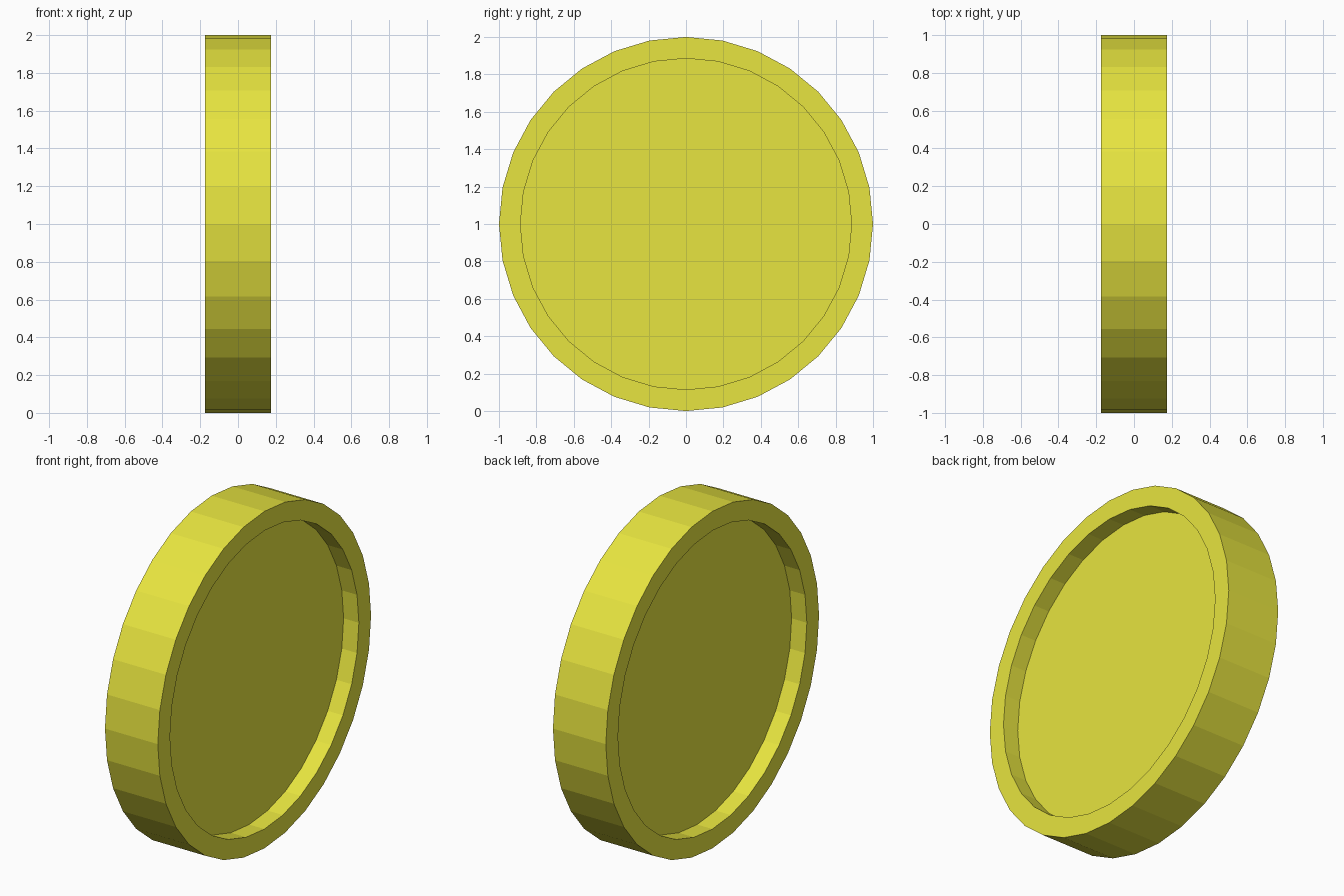
import bpy, bmesh, math
from mathutils import Matrix, Vector

if "Cube" in bpy.data.objects:
    bpy.data.objects.remove(bpy.data.objects["Cube"])

SIDES, RADIUS, INNER, THICK, RECESS = 32, 1.0, 0.885, 0.347, 0.10

# Coin disc, lying along x
bm = bmesh.new()
bmesh.ops.create_cone(bm, cap_ends=True, cap_tris=False, segments=SIDES,
                      radius1=RADIUS, radius2=RADIUS, depth=THICK,
                      matrix=Matrix.Translation((0, 0, RADIUS)) @ Matrix.Rotation(math.pi / 2, 4, 'Y'))
bm.normal_update()

# Raised rim and sunken field on both sides
caps = [f for f in bm.faces if len(f.verts) == SIDES]
bmesh.ops.inset_individual(bm, faces=caps,
                           thickness=(RADIUS - INNER) * math.cos(math.pi / SIDES))
for cap in caps:
    inward = Vector((-math.copysign(RECESS, cap.calc_center_median().x), 0, 0))
    floor = bmesh.ops.extrude_discrete_faces(bm, faces=[cap])["faces"][0]
    bmesh.ops.translate(bm, verts=floor.verts[:], vec=inward)
bmesh.ops.recalc_face_normals(bm, faces=bm.faces[:])

mesh = bpy.data.meshes.new("coin")
bm.to_mesh(mesh)
bm.free()
coin = bpy.data.objects.new("coin", mesh)
bpy.context.collection.objects.link(coin)

# Yellow gold
gold = bpy.data.materials.new("gold")
gold.diffuse_color = (0.8, 0.78, 0.05, 1)
gold.use_nodes = True
gold.node_tree.nodes["Principled BSDF"].inputs["Base Color"].default_value = gold.diffuse_color
mesh.materials.append(gold)
